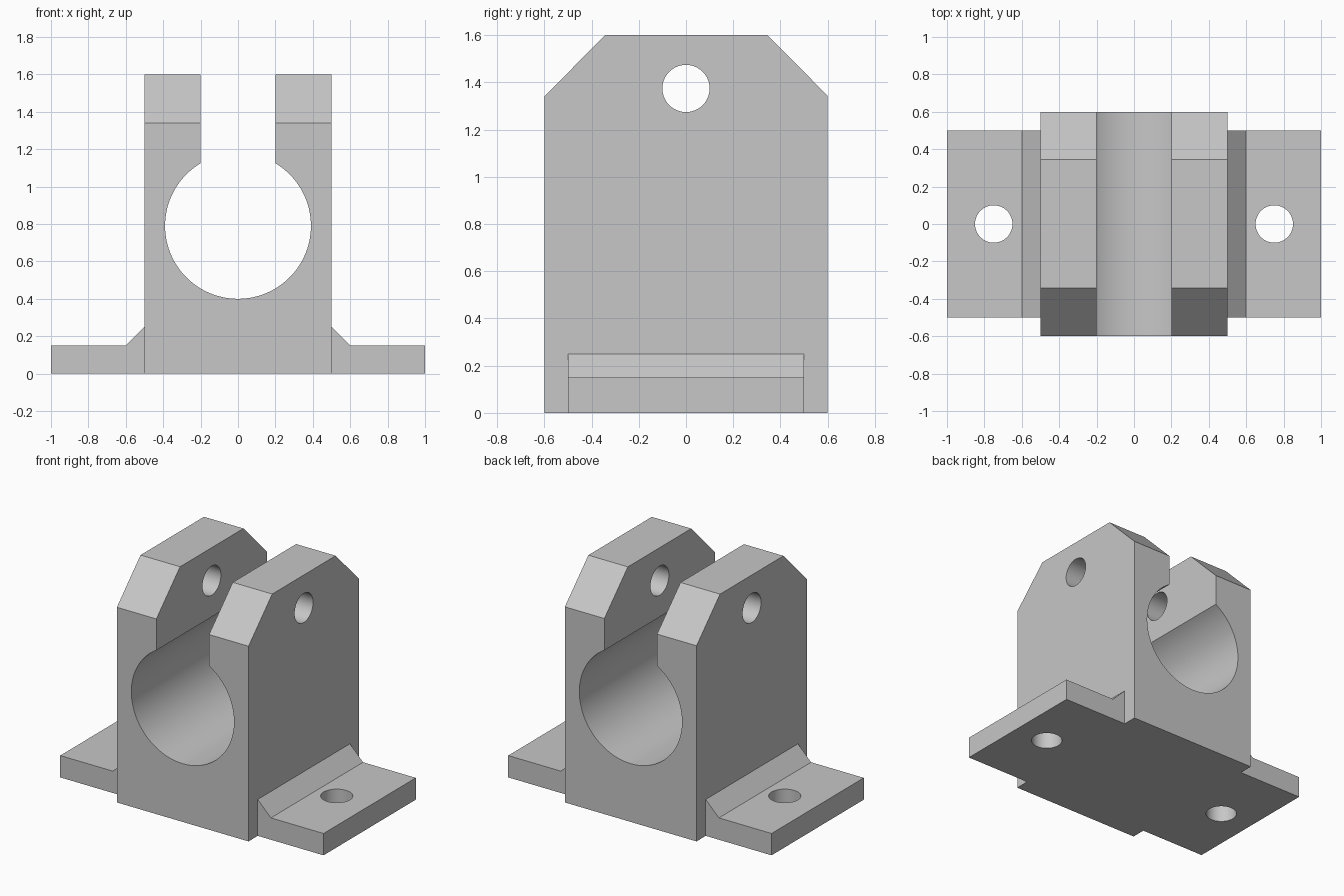
import bpy, bmesh, math
from mathutils import Matrix

if "Cube" in bpy.data.objects:
    bpy.data.objects.remove(bpy.data.objects["Cube"])

steel = bpy.data.materials.new("plain grey")
steel.diffuse_color = (0.57, 0.57, 0.57, 1)
steel.use_nodes = True
steel.node_tree.nodes["Principled BSDF"].inputs["Base Color"].default_value = steel.diffuse_color


def prism(name, pts, axis, half):
    """Extrude a closed profile symmetrically along 'X' or 'Y'."""
    place = (lambda a, b, d: (d, a, b)) if axis == 'X' else (lambda a, b, d: (a, d, b))
    bm = bmesh.new()
    face = bm.faces.new([bm.verts.new(place(a, b, -half)) for a, b in pts])
    ext = bmesh.ops.extrude_face_region(bm, geom=[face])
    verts = [g for g in ext["geom"] if isinstance(g, bmesh.types.BMVert)]
    bmesh.ops.translate(bm, verts=verts, vec=place(0, 0, 2 * half))
    bmesh.ops.recalc_face_normals(bm, faces=bm.faces)
    return finish(name, bm)


def cylinder(name, radius, depth, loc, axis):
    rot = {'X': Matrix.Rotation(math.pi / 2, 4, 'Y'), 'Z': Matrix()}[axis]
    bm = bmesh.new()
    bmesh.ops.create_cone(bm, cap_ends=True, segments=64, radius1=radius, radius2=radius,
                          depth=depth, matrix=Matrix.Translation(loc) @ rot)
    return finish(name, bm)


def finish(name, bm):
    mesh = bpy.data.meshes.new(name)
    bm.to_mesh(mesh)
    bm.free()
    mesh.materials.append(steel)
    obj = bpy.data.objects.new(name, mesh)
    bpy.context.collection.objects.link(obj)
    return obj


def combine(target, tool, operation):
    tool.hide_render = True
    mod = target.modifiers.new(operation, 'BOOLEAN')
    mod.operation, mod.solver, mod.object = operation, 'EXACT', tool
    bpy.context.view_layer.objects.active = target
    bpy.ops.object.modifier_apply(modifier=mod.name)
    bpy.data.objects.remove(tool)


# Clamp block: side outline with chamfered top corners
clamp = prism("shaft_clamp_bracket",
              [(-0.6, 0), (0.6, 0), (0.6, 1.343), (0.345, 1.6), (-0.343, 1.6), (-0.6, 1.34)],
              'X', 0.5)

# Shaft bore joined to the open slot above it, cut as one keyhole
R, CZ, SLOT = 0.39, 0.79, 0.2
a0 = math.acos(SLOT / R)
sweep, n = math.pi + 2 * a0, 96
keyhole = [(R * math.cos(a0 - sweep * i / n), CZ + R * math.sin(a0 - sweep * i / n))
           for i in range(n + 1)]
keyhole += [(-SLOT, 1.8), (SLOT, 1.8)]
combine(clamp, prism("keyhole_cutter", keyhole, 'Y', 0.8), 'DIFFERENCE')

# Clamping screw hole through both ears
combine(clamp, cylinder("screw_cutter", 0.1, 1.4, (0, 0, 1.374), 'X'), 'DIFFERENCE')

# Mounting flanges with sloped gusset, and their bolt holes
flange = [(-1, 0), (1, 0), (1, 0.15), (0.6, 0.15), (0.5, 0.25), (0.45, 0.3),
          (-0.45, 0.3), (-0.5, 0.25), (-0.6, 0.15), (-1, 0.15)]
combine(clamp, prism("mounting_flange", flange, 'Y', 0.5), 'UNION')
for s in (-1, 1):
    combine(clamp, cylinder("bolt_cutter", 0.1, 0.6, (s * 0.75, 0, 0.1), 'Z'), 'DIFFERENCE')

# Smooth the bore and holes, keep machined edges sharp
bpy.ops.object.select_all(action='DESELECT')
clamp.select_set(True)
bpy.context.view_layer.objects.active = clamp
bpy.ops.object.shade_smooth_by_angle(angle=math.radians(25))
